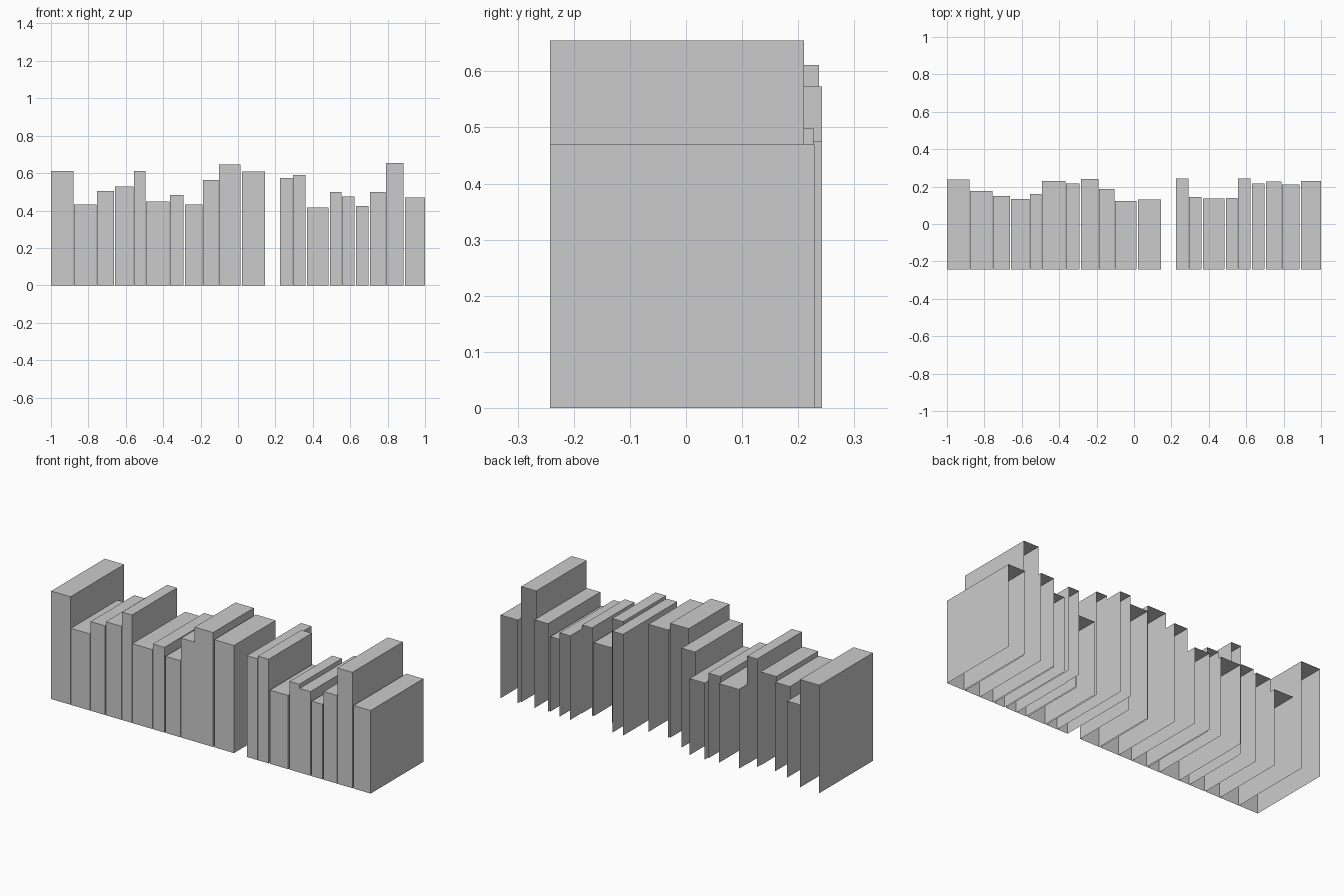
import bpy
import bmesh

FRONT = -0.242  # all spines line up on this plane

# Each book: left x, right x, height, back y
BOOKS = [
    (-1.000, -0.879, 0.611, 0.237), (-0.877, -0.757, 0.433, 0.176),
    (-0.754, -0.662, 0.504, 0.149), (-0.658, -0.560, 0.529, 0.133),
    (-0.556, -0.494, 0.611, 0.160), (-0.492, -0.367, 0.449, 0.231),
    (-0.364, -0.291, 0.482, 0.216), (-0.284, -0.190, 0.433, 0.240),
    (-0.187, -0.104, 0.562, 0.187), (-0.102, 0.013, 0.647, 0.123),
    (0.021, 0.144, 0.609, 0.130),
    # gap in the row
    (0.225, 0.291, 0.573, 0.242), (0.294, 0.361, 0.589, 0.144),
    (0.369, 0.484, 0.417, 0.136), (0.492, 0.553, 0.499, 0.139),
    (0.556, 0.623, 0.476, 0.242), (0.631, 0.698, 0.424, 0.217),
    (0.706, 0.789, 0.499, 0.227), (0.791, 0.885, 0.655, 0.210),
    (0.893, 1.000, 0.470, 0.229),
]


def make_book(name, x0, x1, height, back):
    """Box with spine, two covers and top; open at the back and underneath."""
    bm = bmesh.new()
    bmesh.ops.create_cube(bm, size=1)
    hidden = [f for f in bm.faces if f.normal.y > 0.5 or f.normal.z < -0.5]
    bmesh.ops.delete(bm, geom=hidden, context='FACES')
    bmesh.ops.scale(bm, vec=(x1 - x0, back - FRONT, height), verts=bm.verts)
    bmesh.ops.translate(bm, vec=((x0 + x1) / 2, (FRONT + back) / 2, height / 2),
                        verts=bm.verts)
    mesh = bpy.data.meshes.new(name)
    bm.to_mesh(mesh)
    bm.free()
    bpy.context.collection.objects.link(bpy.data.objects.new(name, mesh))


# Row of books
for i, book in enumerate(BOOKS, 1):
    make_book(f"book_{i:02d}", *book)
